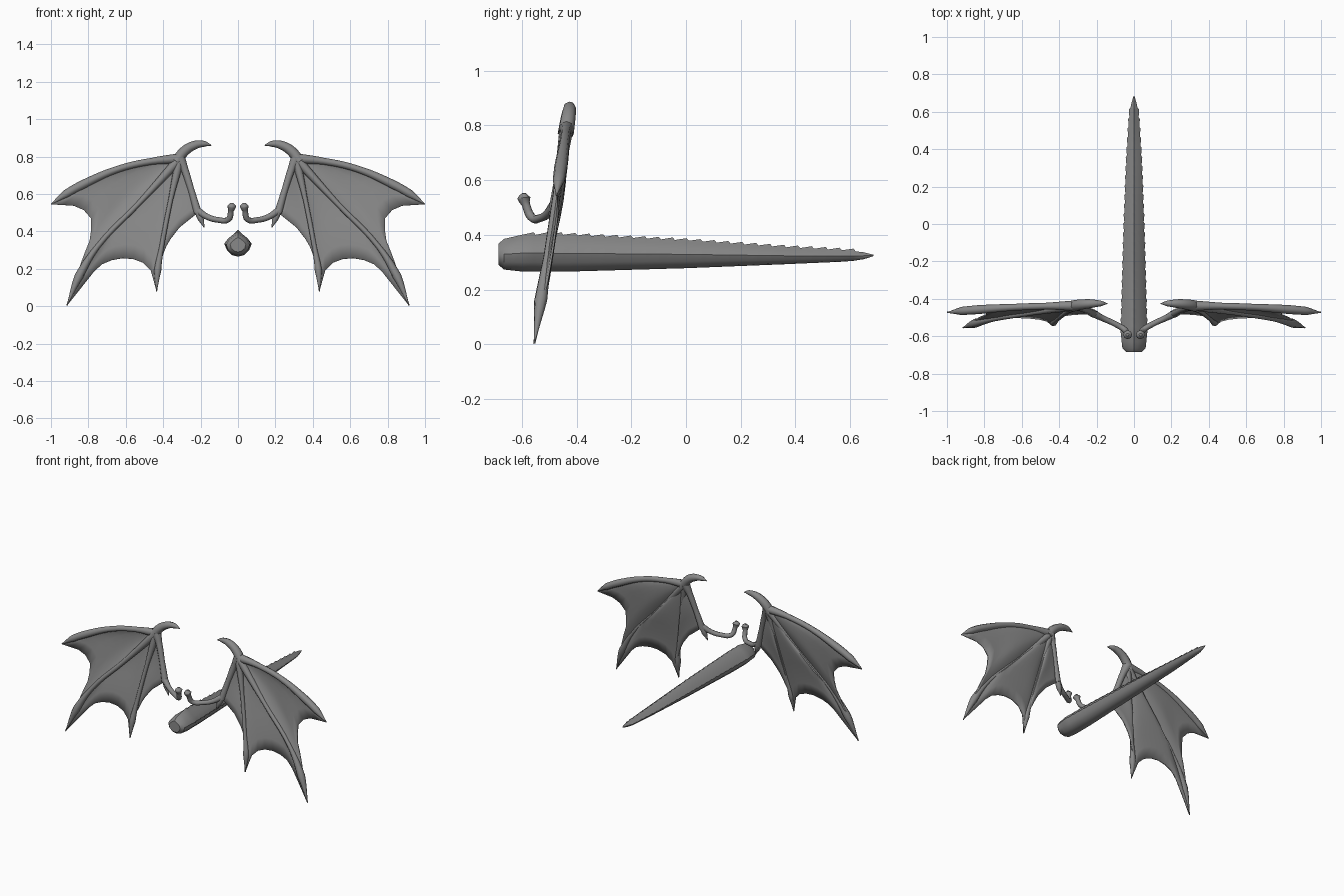
import bpy, math
from mathutils import Vector

cube = bpy.data.objects.get("Cube")
if cube:
    bpy.data.objects.remove(cube, do_unlink=True)

grey = bpy.data.materials.new("dull grey")
grey.use_nodes = True
grey.diffuse_color = (0.25, 0.25, 0.25, 1)
grey.node_tree.nodes["Principled BSDF"].inputs["Base Color"].default_value = grey.diffuse_color


def finish(obj, angle=50, mirror=True):
    """Colour, smooth and mirror a part."""
    obj.data.materials.clear()
    obj.data.materials.append(grey)
    bpy.ops.object.select_all(action='DESELECT')
    obj.select_set(True)
    bpy.context.view_layer.objects.active = obj
    bpy.ops.object.shade_smooth_by_angle(angle=math.radians(angle))
    if mirror:
        obj.modifiers.new("Mirror", 'MIRROR')


def mesh_object(name, verts, faces):
    mesh = bpy.data.meshes.new(name)
    mesh.from_pydata(verts, [], faces)
    obj = bpy.data.objects.new(name, mesh)
    bpy.context.collection.objects.link(obj)
    return obj


def wing_point(x, z):
    """Point on the tilted plane of the wing."""
    return Vector((x, -0.555 + 0.15 * z, z))


def tube(name, points, radii):
    """Tapered bone along a smooth path."""
    data = bpy.data.curves.new(name, 'CURVE')
    data.dimensions = '3D'
    data.bevel_depth = 1
    data.bevel_resolution = 2
    data.resolution_u = 5
    data.use_fill_caps = True
    spline = data.splines.new('BEZIER')
    spline.radius_interpolation = 'LINEAR'
    spline.bezier_points.add(len(points) - 1)
    for bp, p, r in zip(spline.bezier_points, points, radii):
        bp.co = p
        bp.radius = r
        bp.handle_left_type = bp.handle_right_type = 'AUTO'
    obj = bpy.data.objects.new(name, data)
    bpy.context.collection.objects.link(obj)
    bpy.ops.object.select_all(action='DESELECT')
    obj.select_set(True)
    bpy.context.view_layer.objects.active = obj
    bpy.ops.object.convert(target='MESH')
    finish(bpy.context.view_layer.objects.active)


def along(points, t):
    """Point at fraction t of a polyline's length."""
    lengths = [(b - a).length for a, b in zip(points, points[1:])]
    rest = t * sum(lengths)
    for a, b, d in zip(points, points[1:], lengths):
        if rest <= d:
            return a.lerp(b, rest / d)
        rest -= d
    return points[-1].copy()


def path(*pairs):
    return [wing_point(x, z) for x, z in pairs]


# Wing bones
wrist = (0.31, 0.79)
outer = path(wrist, (0.46, 0.775), (0.635, 0.735), (0.83, 0.65), (0.92, 0.6), (1.0, 0.545))
middle = path(wrist, (0.53, 0.55), (0.75, 0.32), (0.85, 0.16), (0.915, 0.003))
inner = path(wrist, (0.36, 0.57), (0.41, 0.31), (0.43, 0.19), (0.435, 0.08))
forearm = path(wrist, (0.285, 0.73), (0.25, 0.62), (0.215, 0.5))
tube("outer_finger", outer, [0.028, 0.018, 0.018, 0.024, 0.022, 0.002])
tube("middle_finger", middle, [0.026, 0.014, 0.014, 0.024, 0.002])
tube("inner_finger", inner, [0.026, 0.013, 0.013, 0.02, 0.002])
tube("forearm", forearm, [0.03, 0.021, 0.018, 0.022])
tube("wrist_horn", path((0.33, 0.77), (0.29, 0.825), (0.235, 0.86), (0.18, 0.868), (0.142, 0.86)),
     [0.03, 0.028, 0.024, 0.016, 0.002])
tube("elbow_spur", path((0.22, 0.52), (0.2, 0.47), (0.18, 0.42)), [0.02, 0.018, 0.002])
tube("upper_arm", [(0.035, -0.592, 0.552), (0.034, -0.592, 0.535), (0.038, -0.585, 0.51),
                   (0.05, -0.565, 0.465), (0.11, -0.53, 0.462), (0.165, -0.505, 0.478),
                   (0.215, -0.48, 0.51)],
     [0.008, 0.024, 0.015, 0.016, 0.015, 0.016, 0.02])


def membrane(name, a, b, edge, bulge):
    """Skin stretched between two bones with a scalloped trailing edge."""
    nu, nv = 12, 8
    trail = [a[-1]] + edge + [b[-1]]
    verts, faces = [], []
    for j in range(nv + 1):
        v = 0.02 + 0.98 * j / nv
        for i in range(nu + 1):
            u = i / nu
            p = along(a, v).lerp(along(b, v), u)
            p += v * (along(trail, u) - a[-1].lerp(b[-1], u))
            p.y += bulge * math.sin(math.pi * u) * math.sin(math.pi * min(v, 0.75))
            verts.append(p)
    row = nu + 1
    for j in range(nv):
        for i in range(nu):
            k = j * row + i
            faces.append((k, k + 1, k + row + 1, k + row))
    obj = mesh_object(name, verts, faces)
    finish(obj)
    skin = obj.modifiers.new("Thickness", 'SOLIDIFY')
    skin.thickness = 0.008
    skin.offset = 0


# Wing skin panels
membrane("outer_membrane", outer, middle,
         path((0.845, 0.535), (0.785, 0.475), (0.785, 0.37), (0.825, 0.27)), 0.022)
membrane("middle_membrane", middle, inner,
         path((0.77, 0.185), (0.71, 0.24), (0.6, 0.26), (0.52, 0.245), (0.465, 0.19)), 0.025)
membrane("inner_membrane", inner, forearm,
         path((0.415, 0.24), (0.375, 0.34), (0.315, 0.42)), 0.02)

# Tail: ridged teardrop section stepped into overlapping scales
half = [(0, 1), (0.32, 0.8), (0.78, 0.42), (1, 0), (0.86, -0.5), (0.48, -0.88), (0, -1)]
section = half + [(-x, z) for x, z in half[-2:0:-1]]
flares = {0: 0.009, 3: 0.006, 9: 0.006}
# Each key holds y, half width, top and bottom
keys = [(-0.685, 0.042, 0.368, 0.29), (-0.665, 0.062, 0.385, 0.273), (-0.6, 0.069, 0.4, 0.266),
        (-0.45, 0.065, 0.4, 0.265), (0, 0.052, 0.379, 0.278), (0.35, 0.039, 0.355, 0.292),
        (0.6, 0.023, 0.342, 0.303), (0.65, 0.013, 0.336, 0.311), (0.685, 0.002, 0.327, 0.322)]


def size_at(y):
    for a, b in zip(keys, keys[1:]):
        if y <= b[0]:
            t = (y - a[0]) / (b[0] - a[0])
            return [p + (q - p) * t for p, q in zip(a[1:], b[1:])]
    return keys[-1][1:]


scales = 24
step = 1.22 / scales
rings = [(-0.685, 0), (-0.665, 0), (-0.63, 0)]
for n in range(scales):
    y = -0.6 + n * step
    rings += [(y, 0), (y + step * 0.85, 1)]
rings += [(0.62, 0), (0.65, 0), (0.685, 0)]

verts, faces = [], []
count = len(section)
for y, flare in rings:
    w, top, bottom = size_at(y)
    mid, h = (top + bottom) / 2, (top - bottom) / 2
    for i, (sx, sz) in enumerate(section):
        f = flare * flares.get(i, 0)
        verts.append((sx * (w + f), y, mid + sz * h + (f if i == 0 else 0)))
for r in range(len(rings) - 1):
    for i in range(count):
        j = (i + 1) % count
        k = r * count
        faces.append((k + j, k + i, k + count + i, k + count + j))
faces.append(tuple(range(count)))
faces.append(tuple(reversed(range(len(verts) - count, len(verts)))))
finish(mesh_object("scaled_tail", verts, faces), 35, mirror=False)
